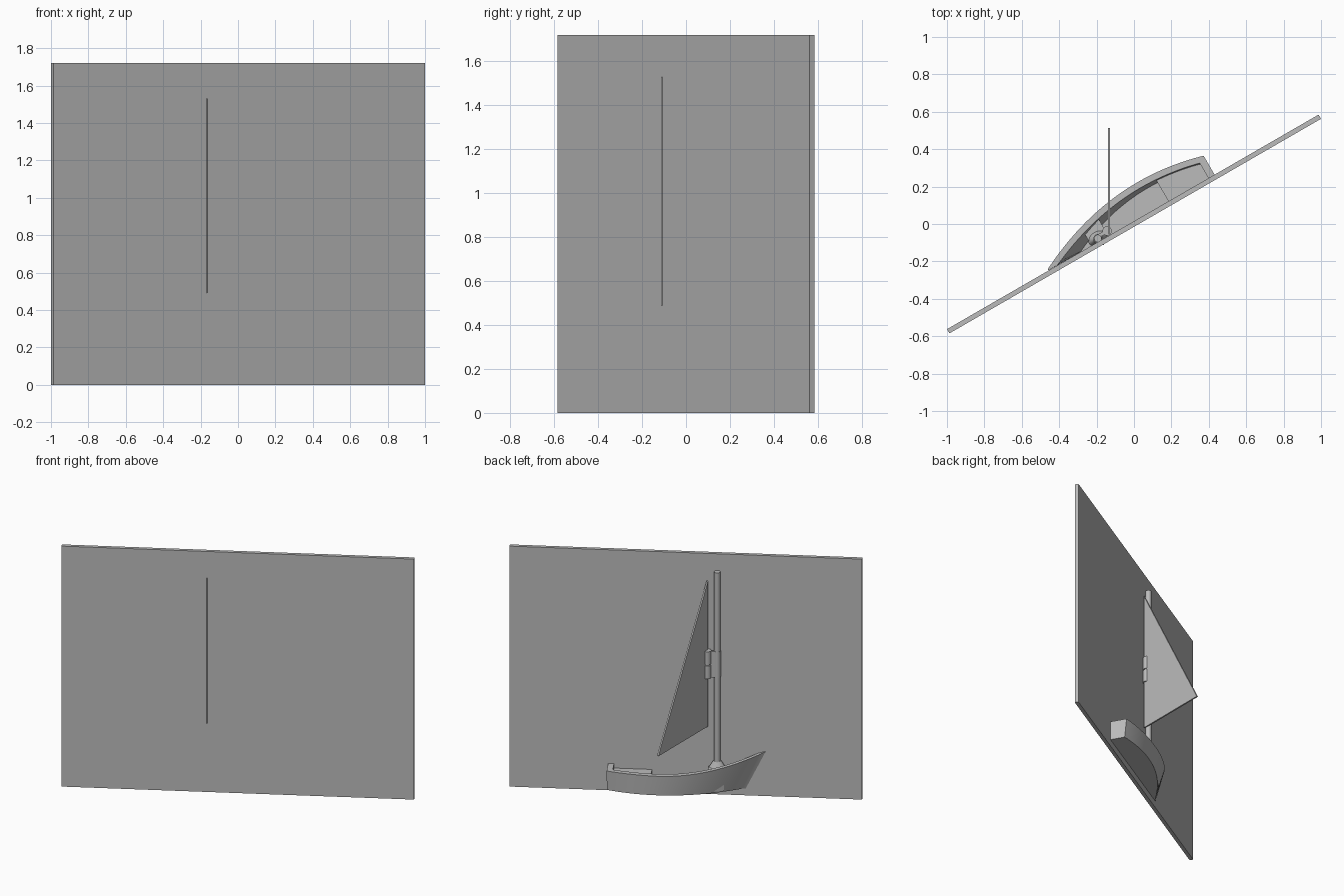
import bpy, bmesh, math
from mathutils import Matrix, Vector

cube = bpy.data.objects.get("Cube")
if cube:
    bpy.data.objects.remove(cube, do_unlink=True)

grey = bpy.data.materials.new("plain_grey")
grey.use_nodes = True
COLOUR = (0.5, 0.5, 0.5, 1)
grey.diffuse_color = COLOUR
grey.node_tree.nodes["Principled BSDF"].inputs["Base Color"].default_value = COLOUR

TURN = Matrix.Rotation(math.radians(30), 4, 'Z')   # the panel stands at an angle
BACK = 0.013                                       # half the panel thickness


def finish(name, bm, turn=True, smooth=False):
    bmesh.ops.recalc_face_normals(bm, faces=bm.faces)
    if turn:
        bm.transform(TURN)
    mesh = bpy.data.meshes.new(name)
    bm.to_mesh(mesh)
    bm.free()
    mesh.materials.append(grey)
    ob = bpy.data.objects.new(name, mesh)
    bpy.context.collection.objects.link(ob)
    if smooth:
        bpy.ops.object.select_all(action='DESELECT')
        ob.select_set(True)
        bpy.context.view_layer.objects.active = ob
        bpy.ops.object.shade_smooth_by_angle(angle=math.radians(35))
    return ob


def box(name, low, high):
    bm = bmesh.new()
    low, high = Vector(low), Vector(high)
    size = high - low
    bmesh.ops.create_cube(bm, size=1, matrix=Matrix.Translation((low + high) / 2)
                          @ Matrix.Diagonal((*size, 1)))
    return finish(name, bm)


def rod(name, u, v, z0, z1, r0, r1=None, flat=1, sides=24):
    bm = bmesh.new()
    bmesh.ops.create_cone(bm, cap_ends=True, segments=sides, radius1=r0,
                          radius2=r0 if r1 is None else r1, depth=z1 - z0,
                          matrix=Matrix.Translation((u, v, (z0 + z1) / 2))
                          @ Matrix.Diagonal((1, flat, 1, 1)))
    return finish(name, bm, smooth=True)


def loft(name, rings):
    bm = bmesh.new()
    loops = [[bm.verts.new(p) for p in ring] for ring in rings]
    for a, b in zip(loops, loops[1:]):
        for i in range(len(a)):
            j = (i + 1) % len(a)
            bm.faces.new((a[i], a[j], b[j], b[i]))
    bm.faces.new(loops[0])
    bm.faces.new(loops[-1])
    return finish(name, bm, smooth=True)


# Hull curves: outer half width and sheer height along the length
BOW, STERN, KEEL, FLOOR = -0.52, 0.505, 0.05, 0.09


def width(u):
    return max(0.184 - 0.385 * (u - 0.13) ** 2, 0.018)


def rail(u):
    return 0.192 + 0.25 * max(0, 0.2 - u) ** 2


def steps(a, b, n):
    return [a + (b - a) * i / n for i in range(n + 1)]


def hull_ring(u):
    top, w = rail(u), width(u)
    inner = max(w - 0.034, BACK + 0.001)
    rake = 0.13 * (STERN - u) / (STERN - BOW)
    section = [(0.0, KEEL), (max(w - 0.014, 0.015), KEEL), (w, top), (inner, top),
               (max(inner - 0.02, BACK + 0.0005), FLOOR), (0.0, FLOOR)]
    return [(u + rake * (top - z) / (top - KEEL), v, z) for v, z in section]


def fill(name, a, b, height, inset):
    rings = []
    for u in steps(a, b, 8):
        w = width(u) - inset
        z = height(u)
        rings.append([(u, 0, KEEL + 0.01), (u, w - 0.012, KEEL + 0.01), (u, w, z), (u, 0, z)])
    return loft(name, rings)


# Backing panel
box("panel", (-1.147, -BACK, 0), (1.147, BACK, 1.72))

# Half hull fixed to the back of the panel
loft("hull", [hull_ring(u) for u in steps(BOW, STERN, 40)])
fill("transom", 0.467, STERN, rail, 0.001)
fill("stern_seat", 0.22, 0.47, lambda u: 0.16, 0.028)
fill("mast_thwart", -0.255, -0.15, lambda u: 0.205, 0.028)

# Mast with its foot, sleeve and the luff strip showing through the panel
MAST = -0.206
rod("mast_foot", MAST, 0.03, 0.2, 0.25, 0.055, 0.026, flat=0.7)
rod("mast", MAST, 0.03, 0.2, 1.6, 0.02)
rod("mast_sleeve", MAST, 0.03, 0.85, 1.035, 0.023)
rod("luff_strip", -0.198, -0.0115, 0.49, 1.53, 0.005, sides=12)

# Hinge between mast and sail
box("hinge_plate", (MAST, 0.03, 0.85), (-0.145, 0.048, 1.035))
for name, low, high in (("lower", 0.845, 0.938), ("upper", 0.946, 1.04)):
    rod(name + "_hinge_knuckle", -0.143, 0.04, low, high, 0.025)
rod("hinge_pin", -0.143, 0.04, 0.845, 1.04, 0.018)

# Triangular sail swung away from the panel
bm = bmesh.new()
corners = [(-0.14, -0.05, 0.49), (-0.14, 0.513, 0.49), (-0.14, -0.05, 1.53)]
face = bm.faces.new([bm.verts.new(c) for c in corners])
extruded = bmesh.ops.extrude_face_region(bm, geom=[face])["geom"]
bmesh.ops.translate(bm, vec=(0.011, 0, 0),
                    verts=[g for g in extruded if isinstance(g, bmesh.types.BMVert)])
finish("sail", bm, turn=False)
